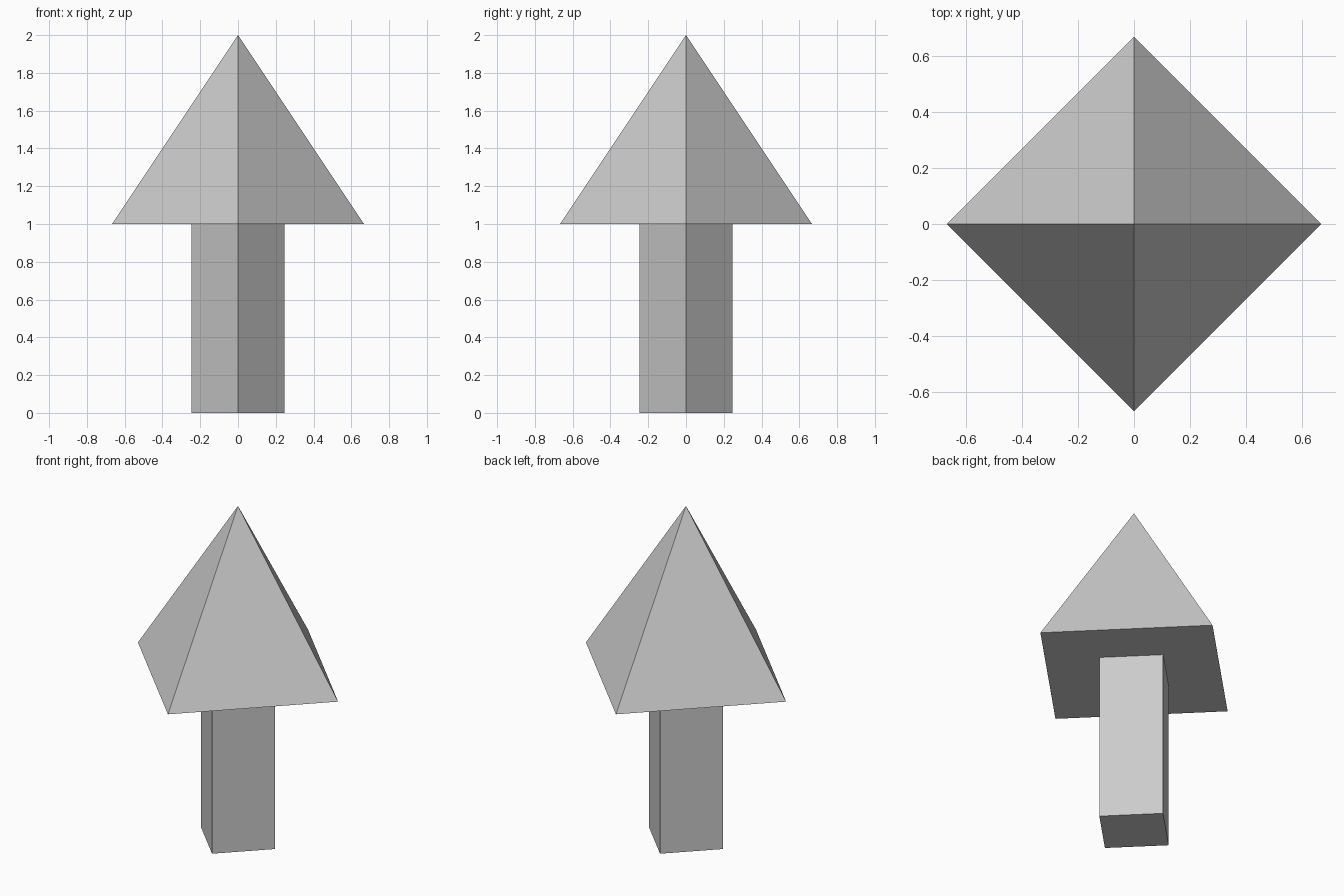
import bpy

if "Cube" in bpy.data.objects:
    bpy.data.objects.remove(bpy.data.objects["Cube"])


def four_sided(name, r_bottom, r_top, z0, z1):
    """Four-sided prism or pyramid with its corners on the x and y axes."""
    bpy.ops.mesh.primitive_cone_add(
        vertices=4, radius1=r_bottom, radius2=r_top, depth=z1 - z0,
        end_fill_type='NGON', location=(0, 0, (z0 + z1) / 2))
    obj = bpy.context.object
    obj.name = name
    return obj


# Square shaft, standing on the ground
four_sided("shaft", 0.247, 0.247, 0.0, 1.0)

# Pyramid head with a closed flat underside
four_sided("pyramid_head", 0.667, 0.0, 1.0, 2.0)
